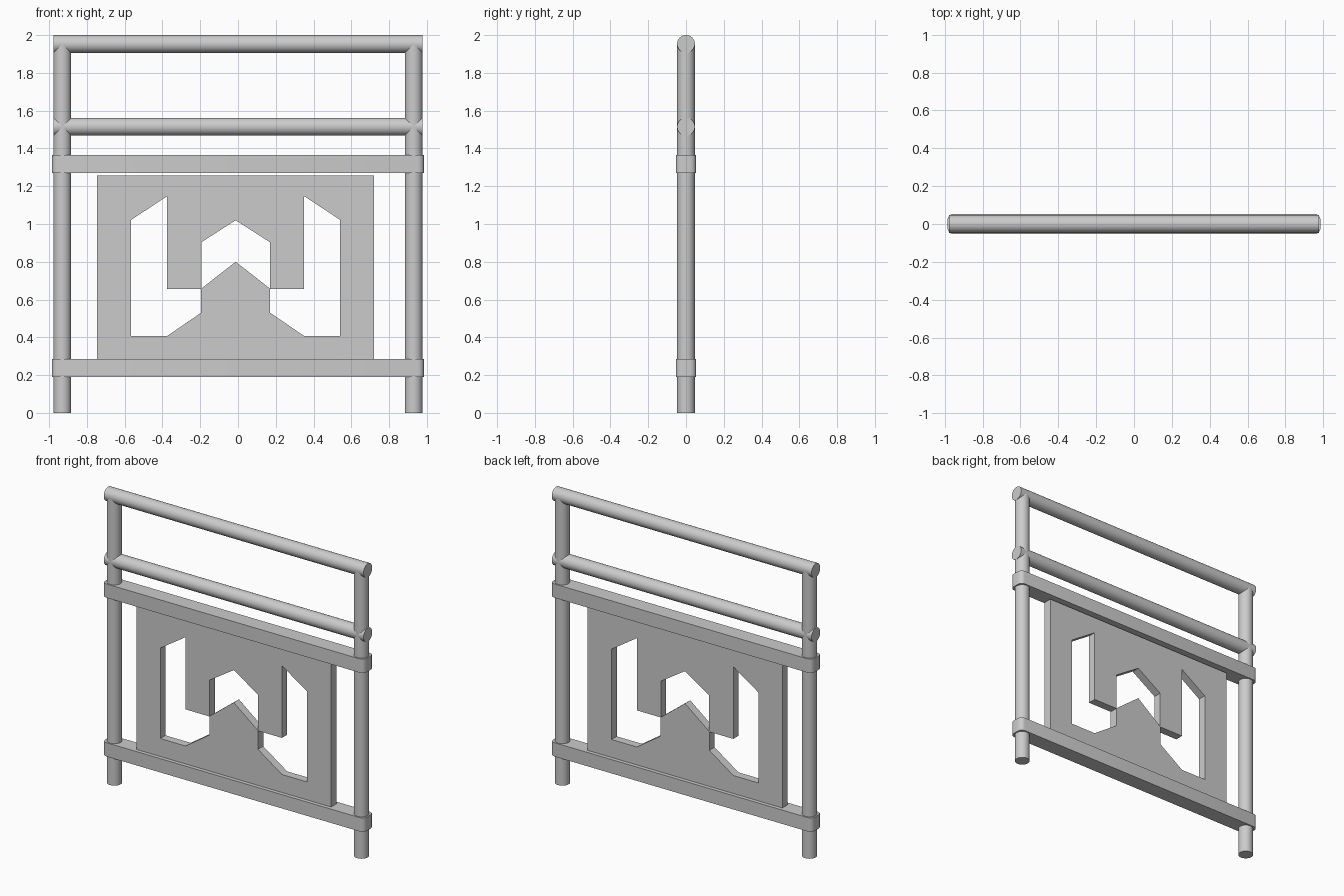
import bpy, bmesh
from math import pi

if "Cube" in bpy.data.objects:
    bpy.data.objects.remove(bpy.data.objects["Cube"])


def tube(name, loc, length, along_x=False):
    bpy.ops.mesh.primitive_cylinder_add(vertices=32, radius=0.047, depth=length, location=loc,
                                        rotation=(0, pi / 2 if along_x else 0, 0))
    bpy.context.object.name = name
    bpy.ops.object.shade_smooth_by_angle()


def band(name, z):
    # flat clamp bar with rounded vertical corners
    bm = bmesh.new()
    bmesh.ops.create_cube(bm, size=1)
    bmesh.ops.scale(bm, vec=(1.97, 0.108, 0.094), verts=bm.verts)
    uprights = [e for e in bm.edges if abs(e.verts[0].co.z - e.verts[1].co.z) > 0.05]
    bmesh.ops.bevel(bm, geom=uprights, offset=0.032, segments=4, profile=0.5, affect='EDGES')
    me = bpy.data.meshes.new(name)
    bm.to_mesh(me)
    bm.free()
    ob = bpy.data.objects.new(name, me)
    ob.location.z = z
    bpy.context.collection.objects.link(ob)
    bpy.context.view_layer.objects.active = ob
    bpy.ops.object.select_all(action='DESELECT')
    ob.select_set(True)
    bpy.ops.object.shade_smooth_by_angle()


# posts and round rails
for side, x in (("left", -0.93), ("right", 0.93)):
    tube(side + "_post", (x, 0, 0.977), 1.954)
tube("top_rail", (0, 0, 1.953), 1.955, True)
tube("middle_rail", (0, 0, 1.515), 1.955, True)

# flat bars above and below the panel
band("upper_bar", 1.318)
band("lower_bar", 0.238)

# pierced panel: outline plus three openings, relative to the panel centre
CX = -0.0125
side_hole = [(0.553, 1.022), (0.363, 1.147), (0.363, 0.656), (0.183, 0.656),
             (0.183, 0.53), (0.363, 0.407), (0.553, 0.407)]
chevron = [(-0.182, 0.658), (-0.182, 0.903), (0, 1.02), (0.182, 0.903), (0.182, 0.658), (0, 0.80)]
outline = [(-0.733, 0.28), (0.733, 0.28), (0.733, 1.257), (-0.733, 1.257)]
mirrored = [(-x, z) for x, z in side_hole]

cu = bpy.data.curves.new("panel", 'CURVE')
cu.dimensions = '2D'
cu.fill_mode = 'BOTH'
cu.extrude = 0.028
for loop in (outline, side_hole, mirrored, chevron):
    sp = cu.splines.new('POLY')
    sp.points.add(len(loop) - 1)
    for p, (x, z) in zip(sp.points, loop):
        p.co = (x, z, 0, 1)
    sp.use_cyclic_u = True
panel = bpy.data.objects.new("panel", cu)
panel.location.x = CX
panel.rotation_euler.x = pi / 2
bpy.context.collection.objects.link(panel)
bpy.ops.object.select_all(action='DESELECT')
panel.select_set(True)
bpy.context.view_layer.objects.active = panel
bpy.ops.object.convert(target='MESH')
bpy.ops.object.shade_flat()
